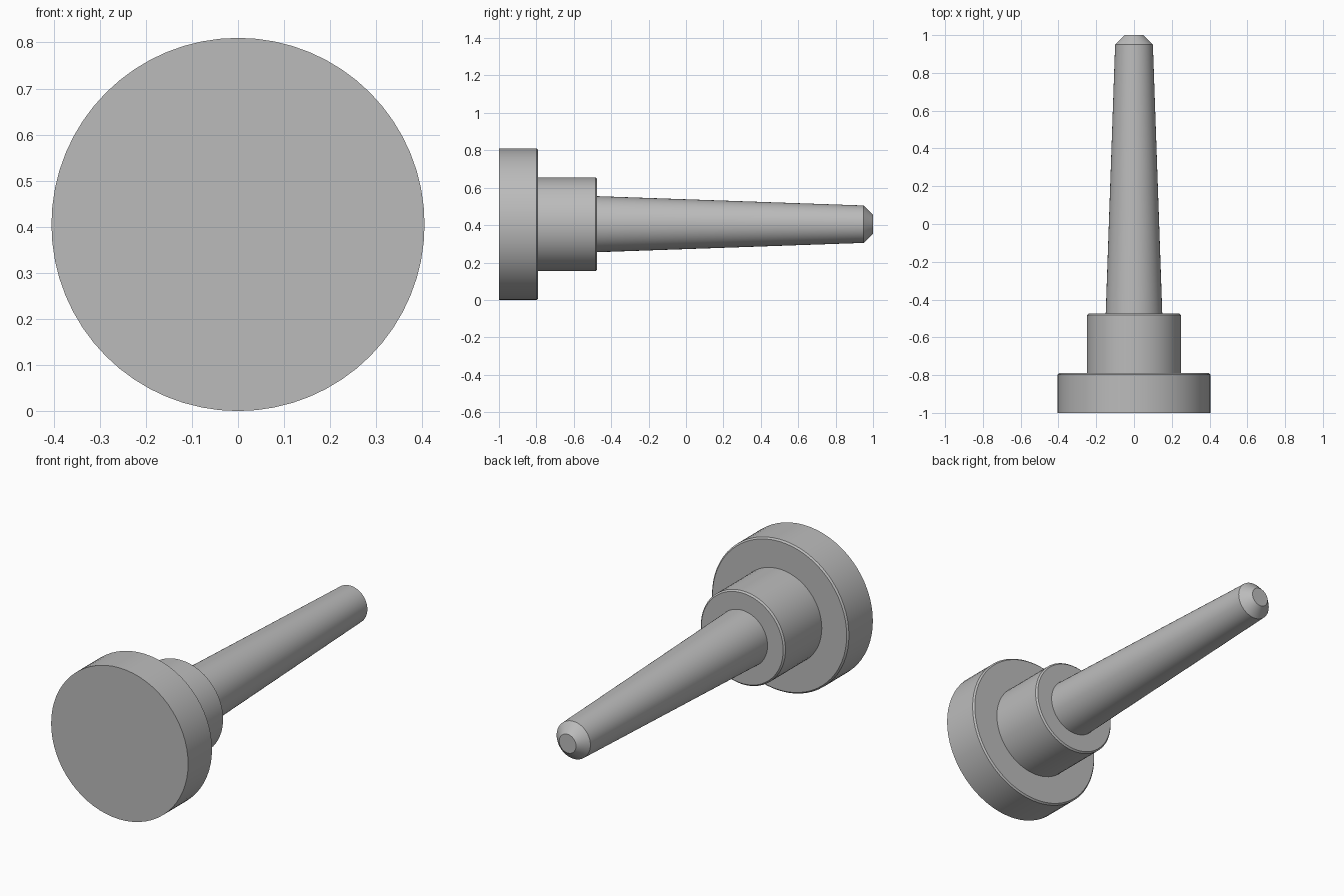
import bpy, bmesh, math
from mathutils import Matrix, Vector

cube = bpy.data.objects.get("Cube")
if cube:
    bpy.data.objects.remove(cube, do_unlink=True)

RADIUS = 0.405
SIDES = 64

grey = bpy.data.materials.new("plain grey")
grey.use_nodes = True
colour = (0.5, 0.5, 0.5, 1)
grey.diffuse_color = colour
grey.node_tree.nodes["Principled BSDF"].inputs["Base Color"].default_value = colour


def turned_part(name, profile):
    """Revolve (radius, y) points about the long axis."""
    bm = bmesh.new()
    verts = [bm.verts.new((r, y, 0)) for r, y in profile]
    edges = [bm.edges.new(pair) for pair in zip(verts, verts[1:])]
    bmesh.ops.spin(bm, geom=verts + edges, cent=(0, 0, 0), axis=(0, 1, 0),
                   angle=math.tau, steps=SIDES, use_duplicate=False)
    bmesh.ops.remove_doubles(bm, verts=bm.verts, dist=0.0001)
    # close both ends with flat caps
    bmesh.ops.holes_fill(bm, edges=[e for e in bm.edges if e.is_boundary], sides=0)
    bmesh.ops.recalc_face_normals(bm, faces=bm.faces)
    bmesh.ops.translate(bm, verts=bm.verts, vec=(0, 0, RADIUS))
    mesh = bpy.data.meshes.new(name)
    bm.to_mesh(mesh)
    bm.free()
    mesh.materials.append(grey)
    obj = bpy.data.objects.new(name, mesh)
    bpy.context.collection.objects.link(obj)
    bpy.ops.object.select_all(action='DESELECT')
    obj.select_set(True)
    bpy.context.view_layer.objects.active = obj
    bpy.ops.object.shade_smooth_by_angle(angle=math.radians(30))
    return obj


# Wide base disc, with a softened rear rim
B = 0.008
turned_part("base_disc", [(RADIUS, -1), (RADIUS, -0.79 - B), (RADIUS - B, -0.79)])

# Collar, with the same softened rim
turned_part("collar", [(0.25, -0.8), (0.25, -0.475 - B), (0.25 - B, -0.475)])

# Tapered shaft with chamfered tip
turned_part("tapered_shaft", [(0.15, -0.48), (0.1, 0.95), (0.05, 1)])
